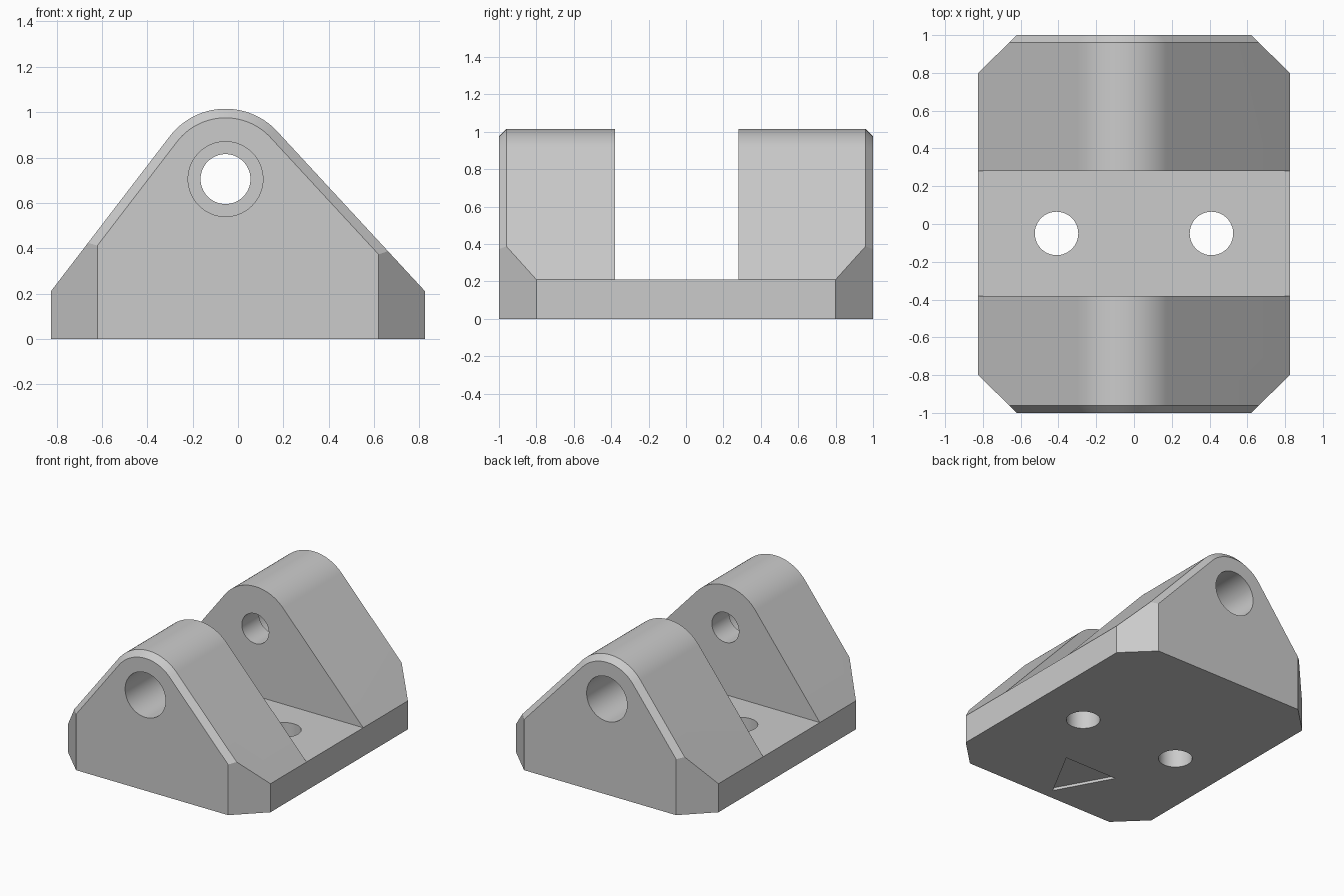
import bpy, bmesh, math
from mathutils import Vector

cube = bpy.data.objects.get("Cube")
if cube:
    bpy.data.objects.remove(cube)

grey = bpy.data.materials.new("light_grey")
grey.use_nodes = True
COLOUR = (0.6, 0.6, 0.6, 1)
grey.diffuse_color = COLOUR
grey.node_tree.nodes["Principled BSDF"].inputs["Base Color"].default_value = COLOUR

HALF_W, BASE_H = 0.825, 0.21
PIN_X, PIN_Z, TOP_R = -0.055, 0.705, 0.31
BEVEL = 0.04


def make_object(name, bm):
    bmesh.ops.recalc_face_normals(bm, faces=bm.faces)
    mesh = bpy.data.meshes.new(name)
    bm.to_mesh(mesh)
    bm.free()
    mesh.materials.append(grey)
    obj = bpy.data.objects.new(name, mesh)
    bpy.context.collection.objects.link(obj)
    return obj


def loft(name, rings):
    """Solid through matching rings of points, capped at both ends."""
    bm = bmesh.new()
    loops = [[bm.verts.new(p) for p in ring] for ring in rings]
    n = len(loops[0])
    for a, b in zip(loops, loops[1:]):
        for i in range(n):
            j = (i + 1) % n
            bm.faces.new((a[i], a[j], b[j], b[i]))
    bm.faces.new(loops[0])
    bm.faces.new(loops[-1])
    return make_object(name, bm)


def slope_angle(side):
    """Angle of the flank rising from a base corner, tangent to the rounded top."""
    dx, dz = HALF_W + side * -PIN_X, PIN_Z - BASE_H
    return math.atan2(dz, dx) + math.asin(TOP_R / math.hypot(dx, dz))


def section(y, inset, steps=40):
    """Cross-section: flat base, two flanks and a rounded top."""
    right, left = slope_angle(1), slope_angle(-1)
    start, end = math.pi / 2 - right, math.pi / 2 + left
    r = TOP_R - inset
    pts = [(-HALF_W, y, 0), (HALF_W, y, 0),
           (HALF_W, y, BASE_H - inset / math.cos(right))]
    for i in range(steps + 1):
        a = start + (end - start) * i / steps
        pts.append((PIN_X + r * math.cos(a), y, PIN_Z + r * math.sin(a)))
    pts.append((-HALF_W, y, BASE_H - inset / math.cos(left)))
    return pts


def cylinder(name, axis, centre, radius, low, high, n=64):
    rings = []
    for t in (low, high):
        ring = []
        for i in range(n):
            a = 2 * math.pi * i / n
            u, v = centre[0] + radius * math.cos(a), centre[1] + radius * math.sin(a)
            ring.append((u, t, v) if axis == "y" else (u, v, t))
        rings.append(ring)
    return loft(name, rings)


def prism(name, outline, low, high):
    return loft(name, [[(x, y, z) for x, y in outline] for z in (low, high)])


# Bracket body with bevelled ends
body = loft("pivot_bracket", [section(-1, BEVEL), section(-1 + BEVEL, 0),
                              section(1 - BEVEL, 0), section(1, BEVEL)])

# Slice off the four upright corners
bm = bmesh.new()
bm.from_mesh(body.data)
for sx in (-1, 1):
    for sy in (-1, 1):
        cut = bmesh.ops.bisect_plane(
            bm, geom=bm.verts[:] + bm.edges[:] + bm.faces[:], dist=1e-5,
            plane_co=Vector((sx * 0.62, sy, 0)),
            plane_no=Vector((sx * 0.2, sy * 0.205, 0)).normalized(), clear_outer=True)
        edges = [e for e in cut["geom_cut"] if isinstance(e, bmesh.types.BMEdge)]
        bmesh.ops.holes_fill(bm, edges=edges, sides=0)
bmesh.ops.recalc_face_normals(bm, faces=bm.faces)
bm.to_mesh(body.data)
bm.free()

# Cutters: gap between ears, pin bore, counterbores, mounting holes, arrow mark
GAP_FRONT, GAP_BACK, WALL = -0.38, 0.28, 0.2
pin = (PIN_X, PIN_Z)
cutters = [
    prism("gap_cutter", [(-1, GAP_FRONT), (1, GAP_FRONT), (1, GAP_BACK), (-1, GAP_BACK)],
          BASE_H, 1.3),
    cylinder("pin_bore_cutter", "y", pin, 0.11, -1.2, 1.2),
    cylinder("front_counterbore_cutter", "y", pin, 0.165, -1.2, GAP_FRONT - WALL),
    cylinder("back_counterbore_cutter", "y", pin, 0.165, GAP_BACK + WALL, 1.2),
    prism("arrow_cutter", [(-0.27, -0.52), (0.165, -0.52), (-0.05, -0.92)], -0.1, 0.02),
]
for x in (-0.41, 0.41):
    cutters.append(cylinder("mounting_hole_cutter", "z", (x, -0.05), 0.115, -0.1, 0.5))

bpy.context.view_layer.objects.active = body
body.select_set(True)
for cutter in cutters:
    cutter.hide_render = True
    mod = body.modifiers.new(cutter.name, "BOOLEAN")
    mod.operation = "DIFFERENCE"
    mod.solver = "EXACT"
    mod.object = cutter
    bpy.ops.object.modifier_apply(modifier=mod.name)
    bpy.data.objects.remove(cutter)

bpy.ops.object.shade_smooth_by_angle(angle=math.radians(20))
